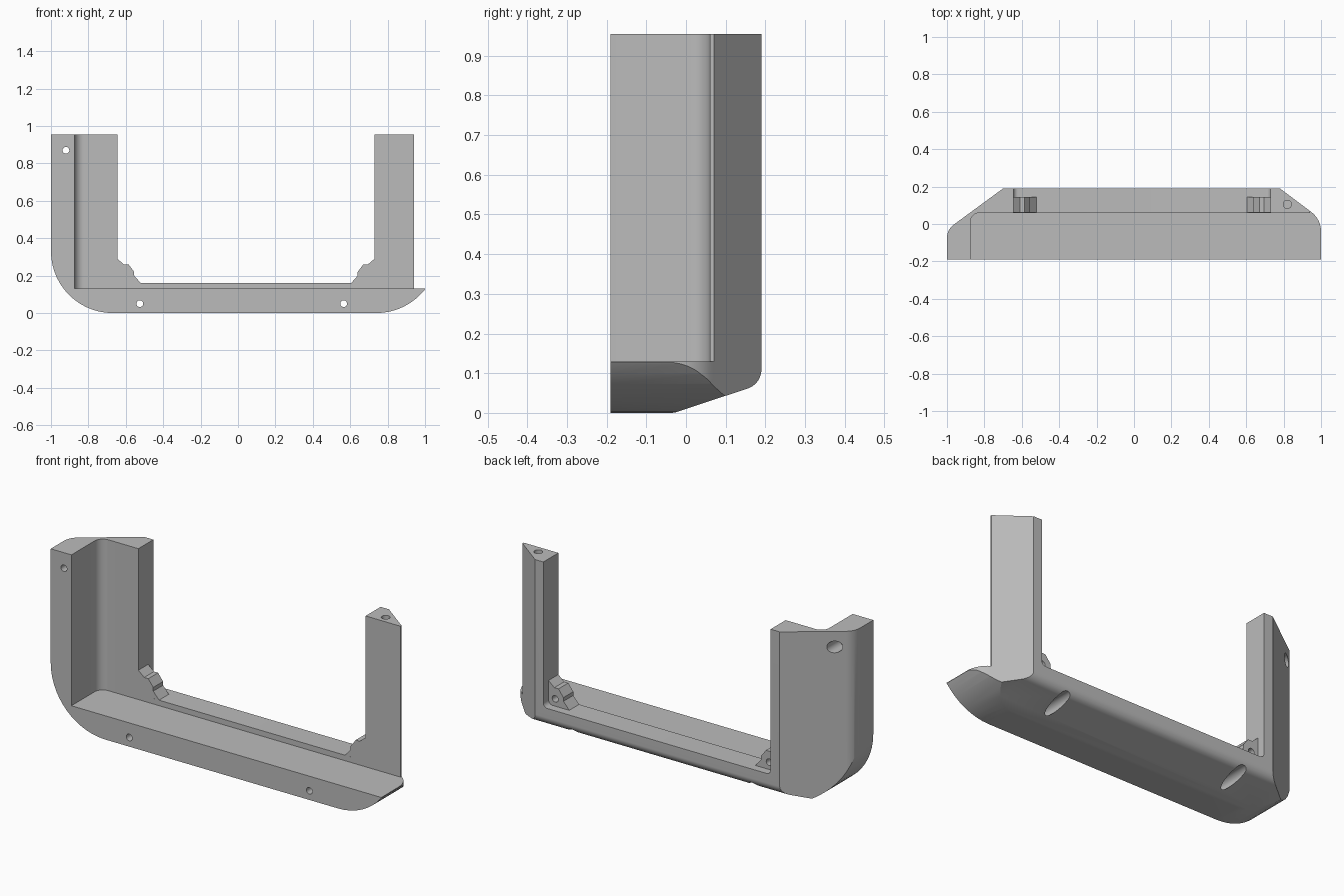
import bpy, bmesh
from math import tan, pi
from mathutils import Vector, Matrix

cube = bpy.data.objects.get("Cube")
if cube:
    bpy.data.objects.remove(cube, do_unlink=True)

grey = bpy.data.materials.new("plain grey")
grey.use_nodes = True
grey.diffuse_color = (0.5, 0.5, 0.5, 1)
grey.node_tree.nodes["Principled BSDF"].inputs["Base Color"].default_value = (0.5, 0.5, 0.5, 1)


def rounded(corners, steps=14):
    """Outline from (u, v) or (u, v, radius) corners, with arcs at the radii."""
    out = []
    for i, c in enumerate(corners):
        p = Vector(c[:2])
        if len(c) == 2:
            out.append(p)
            continue
        a = (Vector(corners[i - 1][:2]) - p).normalized()
        b = (Vector(corners[(i + 1) % len(corners)][:2]) - p).normalized()
        half = a.angle(b) / 2
        start = p + a * c[2] / tan(half)
        centre = p + (a + b).normalized() * (c[2] ** 2 + (c[2] / tan(half)) ** 2) ** 0.5
        r0 = start - centre
        turn = (pi - 2 * half) * (1 if a.x * b.y - a.y * b.x < 0 else -1)
        for k in range(steps + 1):
            out.append(centre + Matrix.Rotation(turn * k / steps, 2) @ r0)
    return out


def finish(name, bm):
    bmesh.ops.recalc_face_normals(bm, faces=bm.faces)
    me = bpy.data.meshes.new(name)
    bm.to_mesh(me)
    bm.free()
    me.materials.append(grey)
    ob = bpy.data.objects.new(name, me)
    bpy.context.collection.objects.link(ob)
    return ob


def prism(name, corners, axis, lo, hi):
    """Extrude an outline along x, y or z."""
    place = {"x": lambda p, t: (t, p.x, p.y),
             "y": lambda p, t: (p.x, t, p.y),
             "z": lambda p, t: (p.x, p.y, t)}[axis]
    bm = bmesh.new()
    pts = rounded(corners)
    ends = [[bm.verts.new(place(p, t)) for p in pts] for t in (lo, hi)]
    for e in ends:
        bm.faces.new(e)
    for i in range(len(pts)):
        j = (i + 1) % len(pts)
        bm.faces.new((ends[0][i], ends[0][j], ends[1][j], ends[1][i]))
    return finish(name, bm)


def drill(name, u, v, radius, axis, lo, hi):
    r = radius
    square = [(u - r, v - r, r * .999), (u + r, v - r, r * .999),
              (u + r, v + r, r * .999), (u - r, v + r, r * .999)]
    return prism(name, square, axis, lo, hi)


def combine(body, tool, operation):
    mod = body.modifiers.new(tool.name, "BOOLEAN")
    mod.operation, mod.solver, mod.object = operation, "EXACT", tool
    bpy.context.view_layer.objects.active = body
    bpy.ops.object.modifier_apply(modifier=mod.name)
    bpy.data.objects.remove(tool, do_unlink=True)


def smooth(ob):
    bpy.ops.object.select_all(action="DESELECT")
    ob.select_set(True)
    bpy.context.view_layer.objects.active = ob
    bpy.ops.object.shade_smooth_by_angle(angle=0.5)


# Outer shell: front outline, trimmed by the plan and side outlines
TOP = 0.955
frame = prism("frame", [(-1, TOP), (-1, 0, .33), (1.07, 0, .33), (1.07, TOP)], "y", -.19, .19)
plan = prism("plan", [(-1, -.3), (-1, -.03, .09), (-.7, .19), (-.7, .3), (.78, .3),
                      (.78, .19), (1, .025, .13), (1, -.3)], "z", -.1, 1.2)
side = prism("side", [(-.3, -.1), (-.3, 0), (-.03, 0, .05), (.19, .073, .05),
                      (.19, 1.2), (-.3, 1.2)][1:], "x", -1.5, 1.5)
combine(frame, plan, "INTERSECT")
combine(frame, side, "INTERSECT")

# Front recess above the ledge, and the window opening
combine(frame, prism("recess", [(-.875, -.3), (-.875, .06, .05), (.94, .06),
                                (.94, .3), (1.3, .3), (1.3, -.3)], "z", .13, 1.3), "DIFFERENCE")
combine(frame, prism("opening", [(-.645, 1.3), (-.645, .16, .025), (.73, .16, .025),
                                 (.73, 1.3)], "y", -.5, .5), "DIFFERENCE")

# Screw holes with wide bores at the back
for x, z in ((-.92, .87), (-.525, .05), (.565, .05)):
    combine(frame, drill("screw", x, z, .018, "y", -.5, .5), "DIFFERENCE")
    combine(frame, drill("bore", x, z, .032, "y", -.06, .5), "DIFFERENCE")
combine(frame, drill("post_hole", .82, .105, .022, "z", .8, 1.2), "DIFFERENCE")
smooth(frame)

# Stepped brackets in the lower corners of the opening
steps = [(-.01, -.01), (-.01, .13), (0, .13), (.035, .1), (.06, .1), (.09, .06),
         (.09, .04), (.125, 0), (.125, -.01)]
for name, x, way in (("right_bracket", -.645, 1), ("left_bracket", .73, -1)):
    bracket = prism(name, [(x + way * u, .16 + v) for u, v in steps], "y", .0602, .145)
    combine(bracket, drill("pin_hole", x + way * .04, .2, .018, "y", .09, .3), "DIFFERENCE")
    smooth(bracket)
